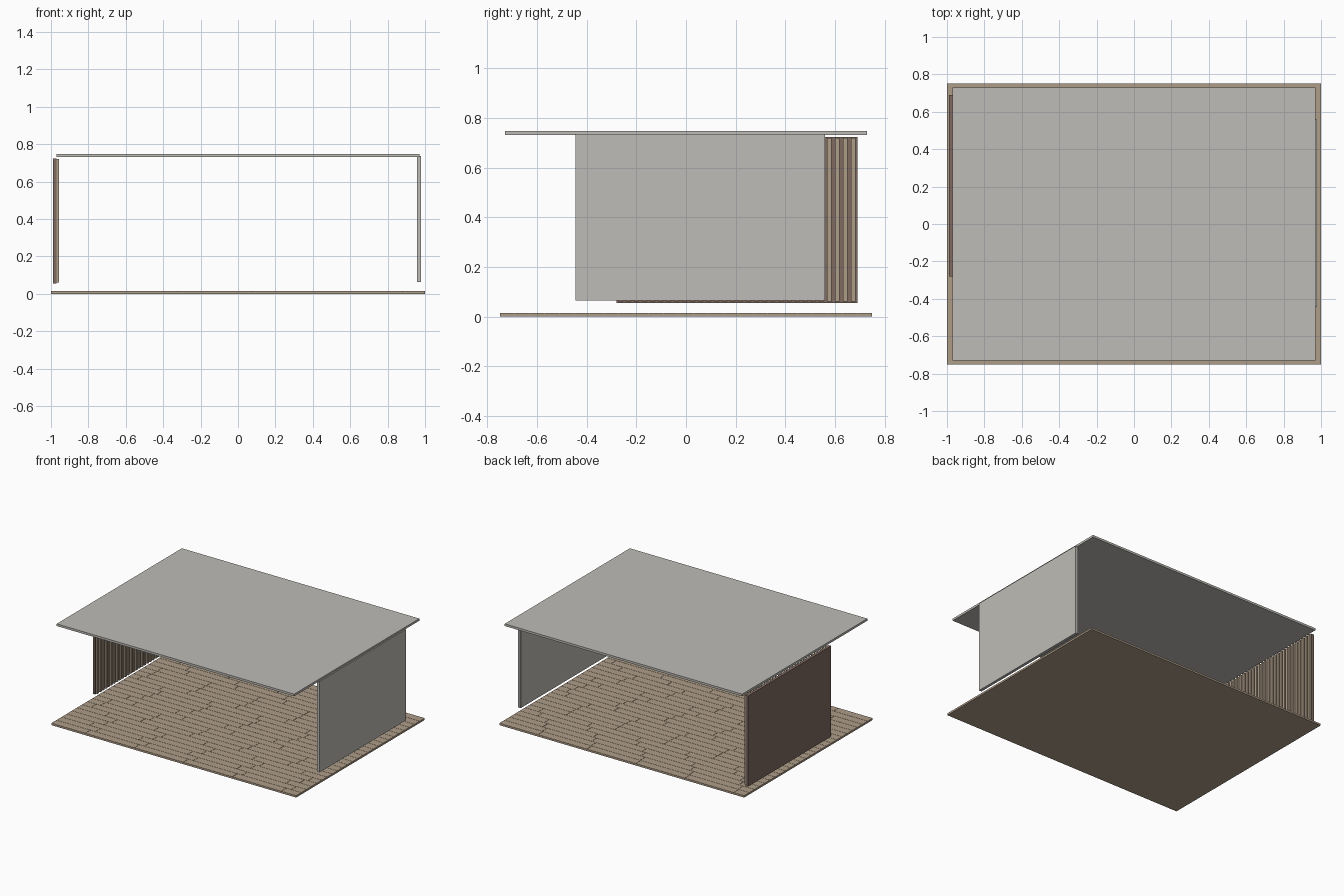
import bpy, bmesh, random

if "Cube" in bpy.data.objects:
    bpy.data.objects.remove(bpy.data.objects["Cube"])

random.seed(4)

def srgb(r, g, b):
    f = lambda c: c / 12.92 if c <= 0.04045 else ((c + 0.055) / 1.055) ** 2.4
    return (f(r / 255), f(g / 255), f(b / 255), 1)

def material(name, rgb):
    m = bpy.data.materials.new(name)
    m.diffuse_color = srgb(*rgb)
    m.use_nodes = True
    m.node_tree.nodes["Principled BSDF"].inputs["Base Color"].default_value = m.diffuse_color
    return m

PLASTER = material("light grey plaster", (190, 188, 183))
OAK = material("oak wood", (175, 157, 136))
FELT = material("brown backing", (128, 107, 97))

def boxes(name, mat, spans):
    """One object from a list of (x0, x1, y0, y1, z0, z1) boxes."""
    bm = bmesh.new()
    for x0, x1, y0, y1, z0, z1 in spans:
        made = bmesh.ops.create_cube(bm, size=1)
        for v in made["verts"]:
            v.co = ((x0 + x1) / 2 + v.co.x * (x1 - x0),
                    (y0 + y1) / 2 + v.co.y * (y1 - y0),
                    (z0 + z1) / 2 + v.co.z * (z1 - z0))
    me = bpy.data.meshes.new(name)
    bm.to_mesh(me)
    bm.free()
    me.materials.append(mat)
    ob = bpy.data.objects.new(name, me)
    bpy.context.collection.objects.link(ob)
    return ob

# Floor: solid base with staggered planks on top, narrow joints between them
TOP, GAP, ROWS, LENGTH = 0.014, 0.002, 25, 0.4
boxes("floor_base", OAK, [(-1, 1, -0.75, 0.75, 0, TOP - 0.002)])
planks = []
pitch = 1.5 / ROWS
for r in range(ROWS):
    y0 = -0.75 + r * pitch
    x = -1 - random.uniform(0.05, 0.35)
    while x < 1:
        a, b = max(x, -1), min(x + LENGTH - GAP, 1)
        if b - a > 0.005:
            planks.append((a, b, y0 + GAP / 2, y0 + pitch - GAP / 2, TOP - 0.002, TOP))
        x += LENGTH
boxes("floor_planks", OAK, planks)

# Ceiling slab
boxes("ceiling", PLASTER, [(-0.97, 0.97, -0.73, 0.73, 0.732, 0.748)])

# Right wall: outer sheet with three inner panels divided by thin seams
boxes("right_wall", PLASTER, [(0.962, 0.979, -0.445, 0.56, 0.064, 0.736)])
edges = [-0.445, -0.18, 0.41, 0.56]
boxes("right_wall_panels", PLASTER,
      [(0.958, 0.962, a + 0.001, b - 0.001, 0.064, 0.736)
       for a, b in zip(edges, edges[1:])])

# Left wall: brown backing sheet with vertical slats facing inward
boxes("left_backing", FELT, [(-0.99, -0.97, -0.28, 0.69, 0.055, 0.724)])
N = 30
step = 0.97 / N
boxes("left_slats", OAK,
      [(-0.97, -0.956, -0.28 + (i + 0.22) * step, -0.28 + (i + 0.78) * step, 0.06, 0.72)
       for i in range(N)])
